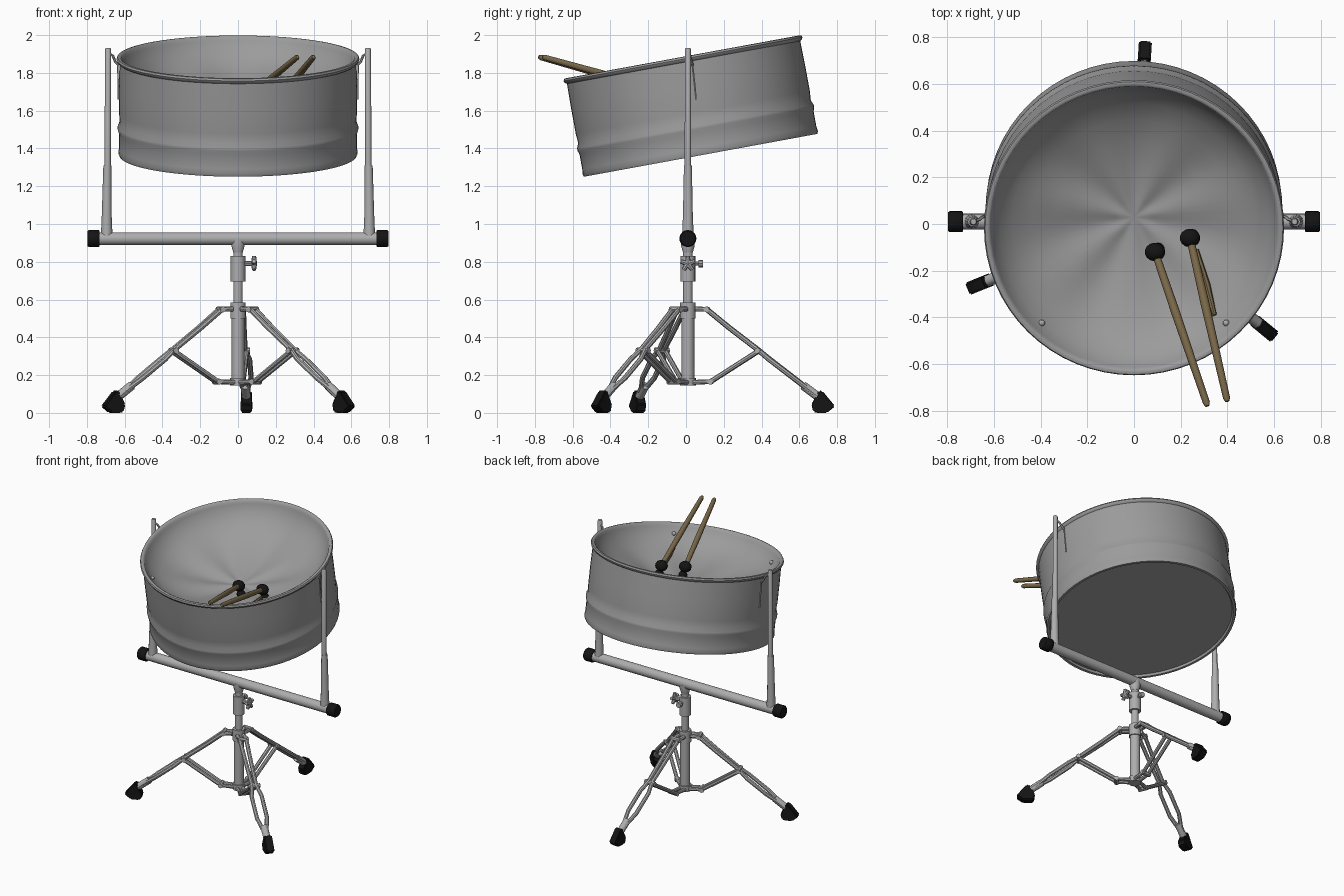
import bpy, bmesh, math
from mathutils import Vector, Matrix

if "Cube" in bpy.data.objects:
    bpy.data.objects.remove(bpy.data.objects["Cube"])

def mat(name, c):
    m = bpy.data.materials.new(name)
    m.diffuse_color = (*c, 1)
    m.use_nodes = True
    m.node_tree.nodes["Principled BSDF"].inputs["Base Color"].default_value = m.diffuse_color
    return m

DRUM = mat("drum steel", (0.33, 0.33, 0.33))
CHROME = mat("stand chrome", (0.42, 0.42, 0.42))
BLACK = mat("black rubber", (0.007, 0.007, 0.007))
WOOD = mat("stick wood", (0.20, 0.145, 0.07))

def finish(name, bm, m, angle=40):
    bmesh.ops.recalc_face_normals(bm, faces=bm.faces)
    me = bpy.data.meshes.new(name)
    bm.to_mesh(me)
    bm.free()
    me.materials.append(m)
    ob = bpy.data.objects.new(name, me)
    bpy.context.collection.objects.link(ob)
    bpy.ops.object.select_all(action='DESELECT')
    ob.select_set(True)
    bpy.context.view_layer.objects.active = ob
    bpy.ops.object.shade_smooth_by_angle(angle=math.radians(angle))
    return ob

def tube(name, pts, radii, m, sides=12):
    """Capped round tube swept along points, one radius per point."""
    pts = [Vector(p) for p in pts]
    if not isinstance(radii, (list, tuple)):
        radii = [radii] * len(pts)
    bm, rings = bmesh.new(), []
    first = (pts[-1] - pts[0]).normalized()
    ref = Vector((0, 0, 1)) if abs(first.z) < 0.9 else Vector((1, 0, 0))
    for i, p in enumerate(pts):
        d = (pts[min(i + 1, len(pts) - 1)] - pts[max(i - 1, 0)]).normalized()
        if d.length < 0.5:
            d = first
        u = d.cross(ref).normalized()
        v = d.cross(u)
        rings.append([bm.verts.new(p + radii[i] * (math.cos(a) * u + math.sin(a) * v))
                      for a in (2 * math.pi * k / sides for k in range(sides))])
    for a, b in zip(rings, rings[1:]):
        for k in range(sides):
            j = (k + 1) % sides
            bm.faces.new((a[k], a[j], b[j], b[k]))
    bm.faces.new(rings[0])
    bm.faces.new(rings[-1])
    return finish(name, bm, m)

def ball(name, p, r, m, scale=(1, 1, 1)):
    bm = bmesh.new()
    bmesh.ops.create_uvsphere(bm, u_segments=14, v_segments=8, radius=r)
    bmesh.ops.scale(bm, vec=scale, verts=bm.verts)
    bmesh.ops.translate(bm, vec=p, verts=bm.verts)
    return finish(name, bm, m)

# Drum: one lathed shell with flat base, ridge, rolled rim and sunken bowl
profile = [(0, -0.515), (0.605, -0.515), (0.612, -0.53), (0.628, -0.53), (0.634, -0.515),
           (0.63, -0.49), (0.63, -0.41), (0.637, -0.39), (0.637, -0.375), (0.626, -0.35),
           (0.63, -0.3), (0.63, -0.16), (0.628, -0.03), (0.638, -0.024), (0.643, -0.012),
           (0.638, -0.002), (0.626, 0.0), (0.616, -0.006), (0.61, -0.025), (0.575, -0.08),
           (0.52, -0.13), (0.44, -0.175), (0.33, -0.215), (0.2, -0.245), (0.08, -0.258), (0, -0.26)]
bm = bmesh.new()
vs = [bm.verts.new((r, 0, z)) for r, z in profile]
es = [bm.edges.new(e) for e in zip(vs, vs[1:])]
bmesh.ops.spin(bm, geom=vs + es, axis=(0, 0, 1), cent=(0, 0, 0), angle=2 * math.pi, steps=64)
bmesh.ops.remove_doubles(bm, verts=bm.verts, dist=0.0005)
for v in bm.verts:  # gentle hammered note areas in the bowl
    r, a = v.co.xy.length, math.atan2(v.co.y, v.co.x)
    if -0.27 < v.co.z < -0.05 and r < 0.6:
        v.co.z += 0.009 * math.sin(7 * a) * math.sin(math.pi * r / 0.6)
TILT = Matrix.Translation((0, -0.018, 1.885)) @ Matrix.Rotation(math.radians(10.4), 4, 'X')
bm.transform(TILT)
finish("drum_shell", bm, DRUM, 45)

# Rim bolts
for s in (-1, 1):
    ball("rim_bolt", TILT @ Vector((s * 0.395, -0.425, -0.065)), 0.014, CHROME)

# Mallets: tapered stick with a rubber head and a small grip ring below it
for tip, head in (((0.315, -0.78, 1.885), (0.09, -0.12, 1.70)),
                  ((0.40, -0.76, 1.885), (0.24, -0.06, 1.69))):
    t, h = Vector(tip), Vector(head)
    tube("mallet_stick", [t, t.lerp(h, 0.02), t.lerp(h, 0.6), h],
         [0.009, 0.015, 0.019, 0.016], WOOD, 10)
    ball("mallet_head", h, 0.044, BLACK, (1, 0.9, 0.85))
    ball("mallet_head_lower", h + Vector((0.012, 0.01, -0.06)), 0.03, BLACK)
tube("spare_stick", [(0.265, -0.11, 1.655), (0.31, -0.26, 1.68), (0.345, -0.39, 1.72)],
     [0.012, 0.017, 0.01], WOOD, 8)

# Crossbar with black end caps
Y = 0.01
tube("crossbar", [(-0.76, Y, 0.922), (0.76, Y, 0.922)], 0.034, CHROME, 20)
for s in (-1, 1):
    tube("bar_cap", [(s * 0.732, Y, 0.923), (s * 0.738, Y, 0.923), (s * 0.79, Y, 0.923),
                     (s * 0.798, Y, 0.923)], [0.040, 0.045, 0.045, 0.039], BLACK, 20)
    # Upright: flared lower sleeve, thin upper rod and hanging cord
    tube("upright_sleeve", [(s * 0.695, Y, 0.935), (s * 0.695, Y, 1.05), (s * 0.692, Y, 1.31)],
         [0.031, 0.026, 0.021], CHROME)
    tube("upright_rod", [(s * 0.69, Y, 1.30), (s * 0.688, Y, 1.925), (s * 0.688, Y, 1.933)],
         [0.017, 0.016, 0.012], CHROME)
    tube("hanging_cord", [(s * 0.685, Y, 1.905), (s * 0.662, 0.02, 1.89), (s * 0.65, 0.03, 1.86),
                          (s * 0.632, 0.035, 1.84)], 0.007, CHROME, 6)
    tube("cord_tail", [(s * 0.636, 0.035, 1.85), (s * 0.634, 0.055, 1.66)], 0.004, CHROME, 5)

# Centre column: stacked tubes and collars
for name, z0, z1, r in (("column_upper", 0.55, 0.90, 0.025), ("column_lower", 0.15, 0.58, 0.034),
                        ("height_collar", 0.695, 0.83, 0.039), ("hub_collar", 0.50, 0.585, 0.041),
                        ("base_collar", 0.145, 0.185, 0.042)):
    tube(name, [(0, Y, z0), (0, Y, z1)], r, CHROME, 18)
tube("bar_clamp", [(0, Y, 0.85), (0, Y, 0.885), (0, Y, 0.92)], [0.026, 0.036, 0.036], CHROME, 14)

# Wing screws on the height collar
tube("screw_shaft", [(0.03, Y, 0.79), (0.09, Y, 0.79)], 0.013, CHROME, 8)
for k in range(5):
    a = math.radians(90 + 72 * k)
    tube("star_knob_arm", [(0.085, Y, 0.79), (0.085, Y + 0.04 * math.cos(a), 0.79 + 0.04 * math.sin(a))],
         [0.016, 0.011], CHROME, 8)
tube("side_screw", [(0, 0.04, 0.79), (0, 0.065, 0.79), (0, 0.066, 0.79), (0, 0.09, 0.79)],
     [0.011, 0.011, 0.019, 0.019], CHROME, 8)

# Tripod: three double-rail legs with braces and rubber feet
for fx, fy in ((0.045, 0.72), (-0.655, -0.255), (0.555, -0.445)):
    rad = Vector((fx, fy - Y, 0))
    k = rad.length / 0.71
    rad.normalize()
    tan = Vector((-rad.y, rad.x, 0))

    def P(r, t, z):
        return Vector((0, Y, 0)) + rad * r * k + tan * t + Vector((0, 0, z))

    for s in (-1, 1):
        tube("leg_rail", [P(0.04, s * 0.022, 0.55), P(0.10, s * 0.022, 0.548), P(0.22, s * 0.018, 0.45),
                          P(0.37, s * 0.014, 0.335), P(0.43, s * 0.034, 0.285), P(0.56, s * 0.034, 0.185),
                          P(0.63, s * 0.012, 0.13), P(0.69, s * 0.010, 0.085)], 0.014, CHROME, 8)
        tube("brace_rail", [P(0.03, s * 0.02, 0.162), P(0.12, s * 0.02, 0.165),
                            P(0.37, s * 0.022, 0.325)], 0.013, CHROME, 8)
    for r, z, w in ((0.10, 0.548, 0.036), (0.37, 0.33, 0.04), (0.12, 0.165, 0.035)):
        tube("leg_pivot", [P(r, -w, z), P(r, w, z)], 0.016, CHROME, 8)
    tube("leg_end_sleeve", [P(0.61, 0, 0.145), P(0.69, 0, 0.085)], 0.024, CHROME, 10)
    # wedge foot extruded from its side profile
    bm = bmesh.new()
    outline = [(0.655, 0.045), (0.665, 0.005), (0.68, 0.0), (0.735, 0.0), (0.778, 0.035),
               (0.712, 0.115), (0.695, 0.12)]
    f = bm.faces.new([bm.verts.new(P(r, -0.028, z)) for r, z in outline])
    ext = bmesh.ops.extrude_face_region(bm, geom=[f])
    bmesh.ops.translate(bm, vec=tan * 0.056,
                        verts=[g for g in ext["geom"] if isinstance(g, bmesh.types.BMVert)])
    bmesh.ops.recalc_face_normals(bm, faces=bm.faces)
    bmesh.ops.bevel(bm, geom=bm.edges[:], offset=0.007, segments=2, affect='EDGES')
    finish("rubber_foot", bm, BLACK)
